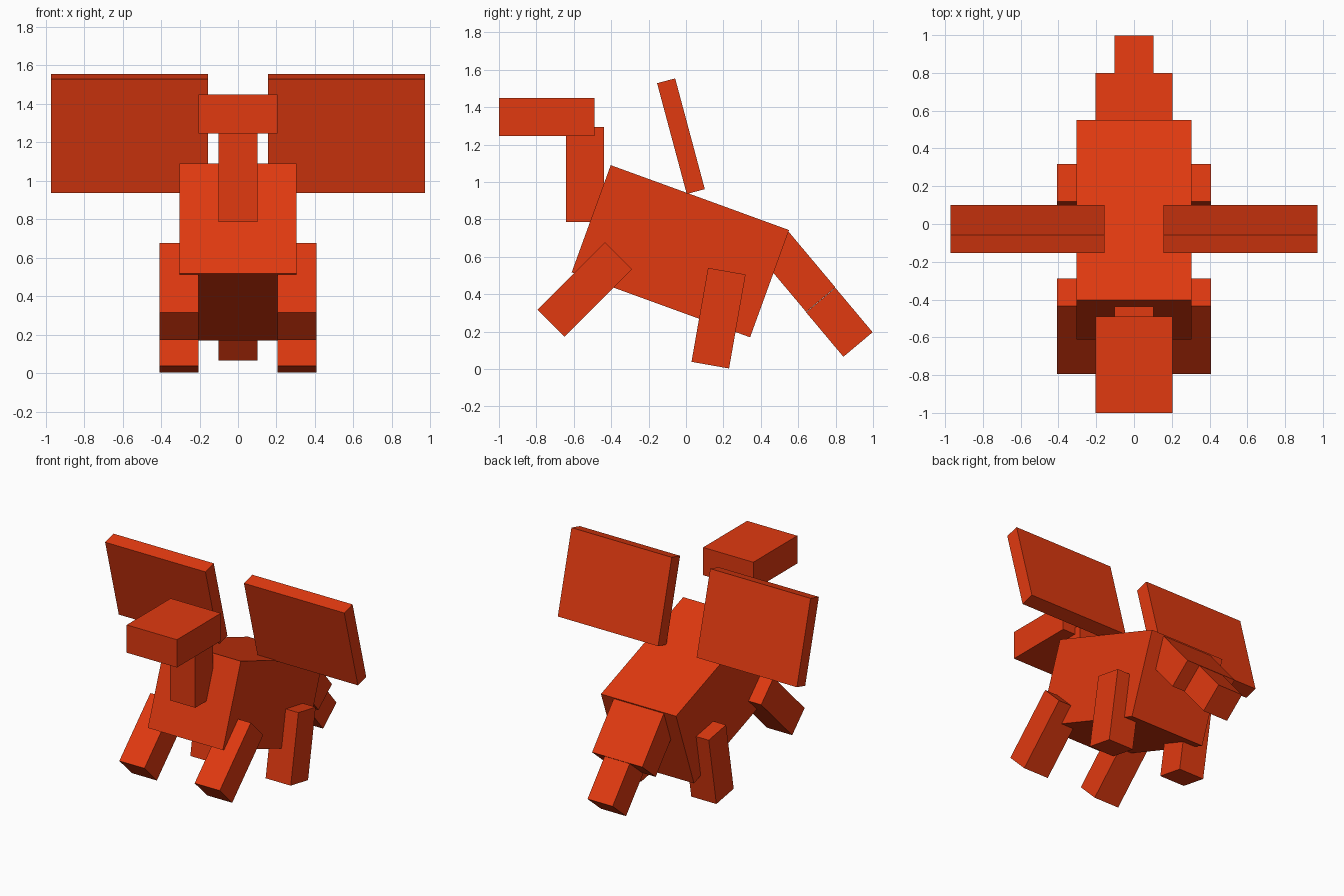
import bpy
import bmesh
from math import radians
from mathutils import Matrix

default = bpy.data.objects.get("Cube")
if default:
    bpy.data.objects.remove(default, do_unlink=True)

# One flat colour for the whole model
COLOUR = (0.75, 0.041, 0.005, 1.0)
orange = bpy.data.materials.new("orange_red")
orange.use_nodes = True
orange.diffuse_color = COLOUR
bsdf = orange.node_tree.nodes["Principled BSDF"]
bsdf.inputs["Base Color"].default_value = COLOUR
bsdf.inputs["Roughness"].default_value = 0.8


def box(name, centre, size, pitch=0):
    """Flat-sided box, tilted about the x axis by pitch degrees."""
    bm = bmesh.new()
    bmesh.ops.create_cube(bm, size=1, matrix=Matrix.Diagonal((*size, 1)))
    mesh = bpy.data.meshes.new(name)
    bm.to_mesh(mesh)
    bm.free()
    mesh.materials.append(orange)
    obj = bpy.data.objects.new(name, mesh)
    obj.location = centre
    obj.rotation_euler.x = radians(pitch)
    bpy.context.collection.objects.link(obj)
    return obj


# Body, neck and head
box("body", (0, -0.03, 0.63), (0.61, 1.015, 0.61), -20)
box("neck", (0, -0.54, 1.04), (0.204, 0.204, 0.51))
box("head", (0, -0.745, 1.347), (0.408, 0.51, 0.204))

# Tail in two sections, sloping down behind the body
box("tail_base", (0, 0.592, 0.524), (0.408, 0.4, 0.204), -50)
box("tail_tip", (0, 0.82, 0.25), (0.204, 0.31, 0.204), -50)

# Paired legs and wings
for side, sign in (("left", 1), ("right", -1)):
    box(f"front_leg_{side}", (sign * 0.306, -0.542, 0.425), (0.204, 0.204, 0.51), -45)
    box(f"hind_leg_{side}", (sign * 0.306, 0.174, 0.272), (0.204, 0.204, 0.51), -10)
    box(f"wing_{side}", (sign * 0.564, -0.027, 1.245), (0.815, 0.1, 0.613), 15)
